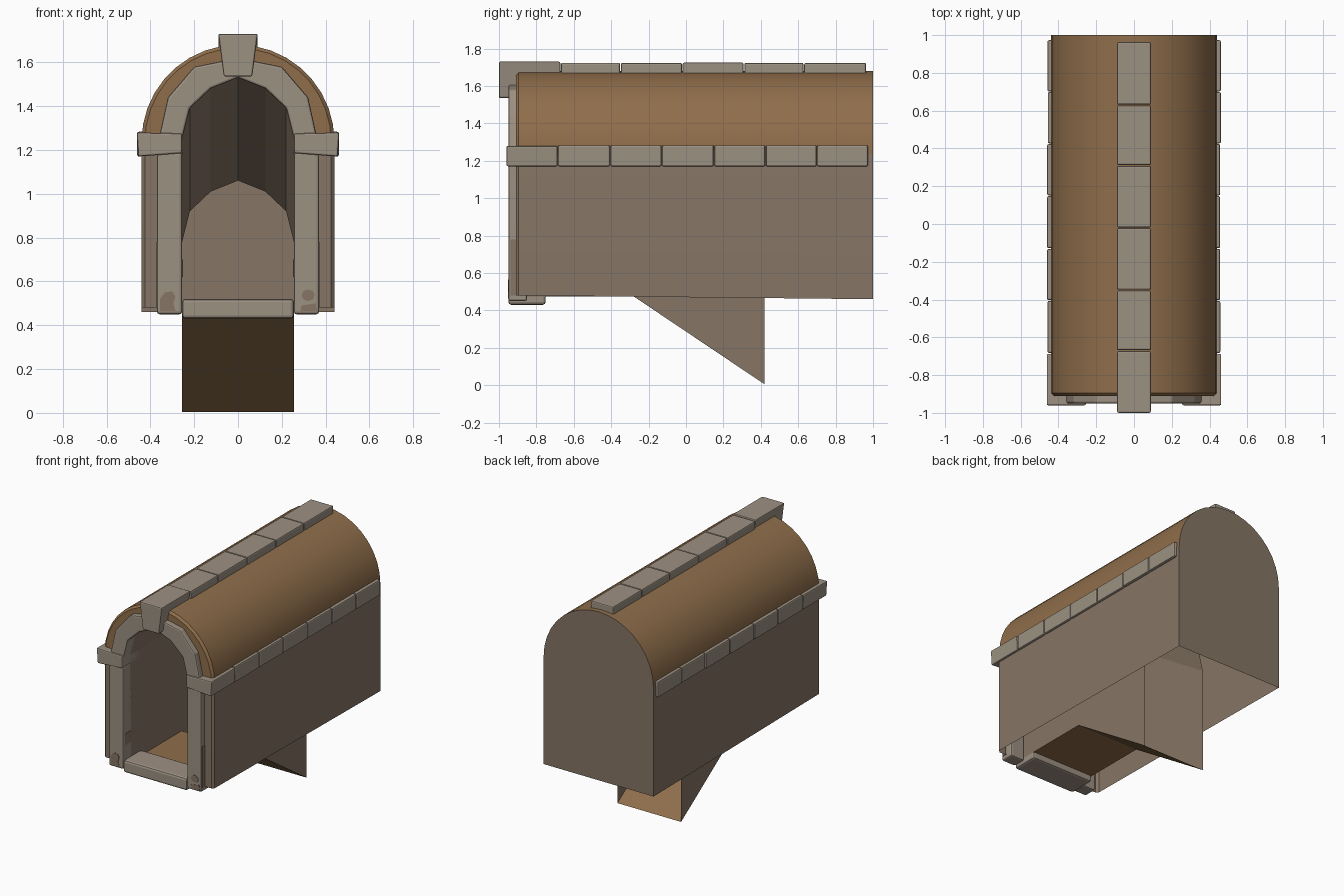
import bpy, bmesh, math, random

if "Cube" in bpy.data.objects:
    bpy.data.objects.remove(bpy.data.objects["Cube"])

random.seed(4)


def material(name, rgb):
    m = bpy.data.materials.new(name)
    m.diffuse_color = (*rgb, 1)
    m.use_nodes = True
    m.node_tree.nodes["Principled BSDF"].inputs["Base Color"].default_value = m.diffuse_color
    return m


STONE = material("trim stone", (0.335, 0.282, 0.225))
WALL = material("wall plaster", (0.238, 0.178, 0.128))
EARTH = material("brown earth", (0.275, 0.155, 0.070))


def build(name, verts, faces, mats, bevel=0, rule=None, smooth=False, flip=False):
    me = bpy.data.meshes.new(name)
    me.from_pydata(verts, [], faces)
    bm = bmesh.new()
    bm.from_mesh(me)
    bmesh.ops.recalc_face_normals(bm, faces=bm.faces)
    if flip:
        bmesh.ops.reverse_faces(bm, faces=bm.faces)
    bm.to_mesh(me)
    bm.free()
    ob = bpy.data.objects.new(name, me)
    bpy.context.collection.objects.link(ob)
    for m in mats:
        me.materials.append(m)
    if rule:
        for p in me.polygons:
            p.material_index = rule(p)
    if bevel:
        b = ob.modifiers.new("soft edges", "BEVEL")
        b.width, b.segments = bevel, 2
    if smooth:
        bpy.ops.object.select_all(action='DESELECT')
        ob.select_set(True)
        bpy.context.view_layer.objects.active = ob
        bpy.ops.object.shade_smooth_by_angle(angle=math.radians(30))
    return ob


def prism(name, outline, y0, y1, mat, bevel=0.008):
    """Extrude an x-z outline from y0 to y1."""
    n = len(outline)
    verts = [(x, y, z) for y in (y0, y1) for x, z in outline]
    faces = [tuple(range(n)), tuple(range(n, 2 * n))]
    faces += [(i, (i + 1) % n, n + (i + 1) % n, n + i) for i in range(n)]
    return build(name, verts, faces, [mat], bevel)


def rect(x0, x1, z0, z1):
    return [(x0, z0), (x1, z0), (x1, z1), (x0, z1)]


def loft(rings, closed):
    """Bridge equal-length rings of points."""
    n = len(rings[0])
    verts = [v for r in rings for v in r]
    faces = []
    for k in range(len(rings) - 1):
        for i in range(n if closed else n - 1):
            j = (i + 1) % n
            faces.append((k * n + i, k * n + j, (k + 1) * n + j, (k + 1) * n + i))
    return verts, faces


# Outer vaulted shell: back wall, side walls, roof and chamfered front rim, open below
SPRING = 1.24


def vault(r, y, zb, seg=18):
    arc = [(-r * math.cos(math.pi * i / seg), y, SPRING + r * math.sin(math.pi * i / seg))
           for i in range(seg + 1)]
    return [(-r, y, zb)] + arc + [(r, y, zb)]


rings = [vault(0.44, 1.0, 0.46), vault(0.44, -0.895, 0.48),
         vault(0.425, -0.91, 0.48), vault(0.30, -0.91, 0.48)]
v, f = loft(rings, False)
f.append(tuple(range(len(rings[0]))))
build("vaulted_shell", v, f, [WALL, EARTH], smooth=True,
      rule=lambda p: 1 if p.center.z > SPRING and p.normal.y < 0.9 else 0)

# Tunnel lining: level at the mouth, then sloping down, open at the far end
half = [(0.255, 1.25), (0.22, 1.39), (0.125, 1.48)]
inner = [(-x, z) for x, z in half] + [(0, 1.53)] + half[::-1]
section = [(-0.255, 0.475)] + inner + [(0.255, 0.475)]
rings = [[(x, y, z - d) for x, z in section]
         for y, d in ((-0.87, 0), (-0.28, 0), (0.42, 0.47))]
v, f = loft(rings, True)
n = len(section)
floor_faces = {n - 1, 2 * n - 1}
build("tunnel_lining", v, f, [WALL, EARTH], flip=True,
      rule=lambda p: 1 if p.index in floor_faces else 0)

# Faceted stone arch around the mouth
half_out = [(0.36, 1.26), (0.32, 1.44), (0.20, 1.58)]
outer = [(-x, z) for x, z in half_out] + [(0, 1.62)] + half_out[::-1]
m = len(inner)
strips = [[(x, y, z) for x, z in o]
          for o, y in ((inner, -0.86), (inner, -0.95), (outer, -0.95), (outer, -0.86), (inner, -0.86))]
v, f = loft(strips[:4], False)
f += [(3 * m + i, 3 * m + i + 1, i + 1, i) for i in range(m - 1)]
f += [(0, m, 2 * m, 3 * m), tuple(k * m + m - 1 for k in range(4))]
build("mouth_arch", v, f, [STONE], bevel=0.01)

# Keystone and ridge blocks
prism("keystone", [(-0.065, 1.535), (0.065, 1.535), (0.09, 1.73), (-0.09, 1.73)],
      -1.0, -0.672, STONE)
ys = [-0.67, -0.35, -0.02, 0.31, 0.63, 0.965]
for i in range(5):
    t = random.uniform(-0.002, 0.002)
    prism("ridge_block", rect(-0.09, 0.09, 1.64, 1.725 + t), ys[i] + 0.002, ys[i + 1] - 0.002, STONE)

# Pillars, capital blocks and side courses, mirrored left and right
ys = [-0.685, -0.405, -0.13, 0.15, 0.425, 0.70, 0.975]
for s, side in ((-1, "left"), (1, "right")):
    prism(side + "_pillar", rect(*sorted((s * 0.255, s * 0.37)), 0.45, 1.19), -0.95, -0.85, STONE, 0.012)
    prism(side + "_capital", [(s * 0.255, 1.185), (s * 0.455, 1.17), (s * 0.462, 1.28), (s * 0.255, 1.275)],
          -0.96, ys[0] - 0.002, STONE)
    for i in range(6):
        o = 0.458 + random.uniform(-0.003, 0.003)
        prism(side + "_course_block", rect(*sorted((s * 0.40, s * o)), 1.17, 1.283),
              ys[i] + 0.002, ys[i + 1] - 0.002, STONE)
    # Worn patches low on the outside and inside of the pillar
    prism(side + "_outer_patch", rect(*sorted((s * 0.368, s * 0.373)), 0.48, 0.78), -0.938, -0.90, WALL, 0)
    prism(side + "_inner_patch", rect(*sorted((s * 0.252, s * 0.257)), 0.62, 0.70), -0.93, -0.86, WALL, 0)

# Threshold slab
prism("threshold", rect(-0.255, 0.255, 0.43, 0.52), -0.95, -0.75, STONE, 0.015)

# Worn patches on the pillar fronts
prism("left_front_patch", [(-0.355, 0.465), (-0.285, 0.465), (-0.295, 0.50), (-0.285, 0.53), (-0.30, 0.555),
                           (-0.335, 0.55), (-0.355, 0.52)], -0.953, -0.948, WALL, 0)
prism("right_front_patch", [(0.32 + 0.03 * math.cos(a * math.pi / 4), 0.537 + 0.027 * math.sin(a * math.pi / 4))
                            for a in range(8)], -0.953, -0.948, WALL, 0)
prism("right_base_patch", [(0.285, 0.465), (0.36, 0.465), (0.355, 0.50), (0.29, 0.49)], -0.953, -0.948, WALL, 0)
